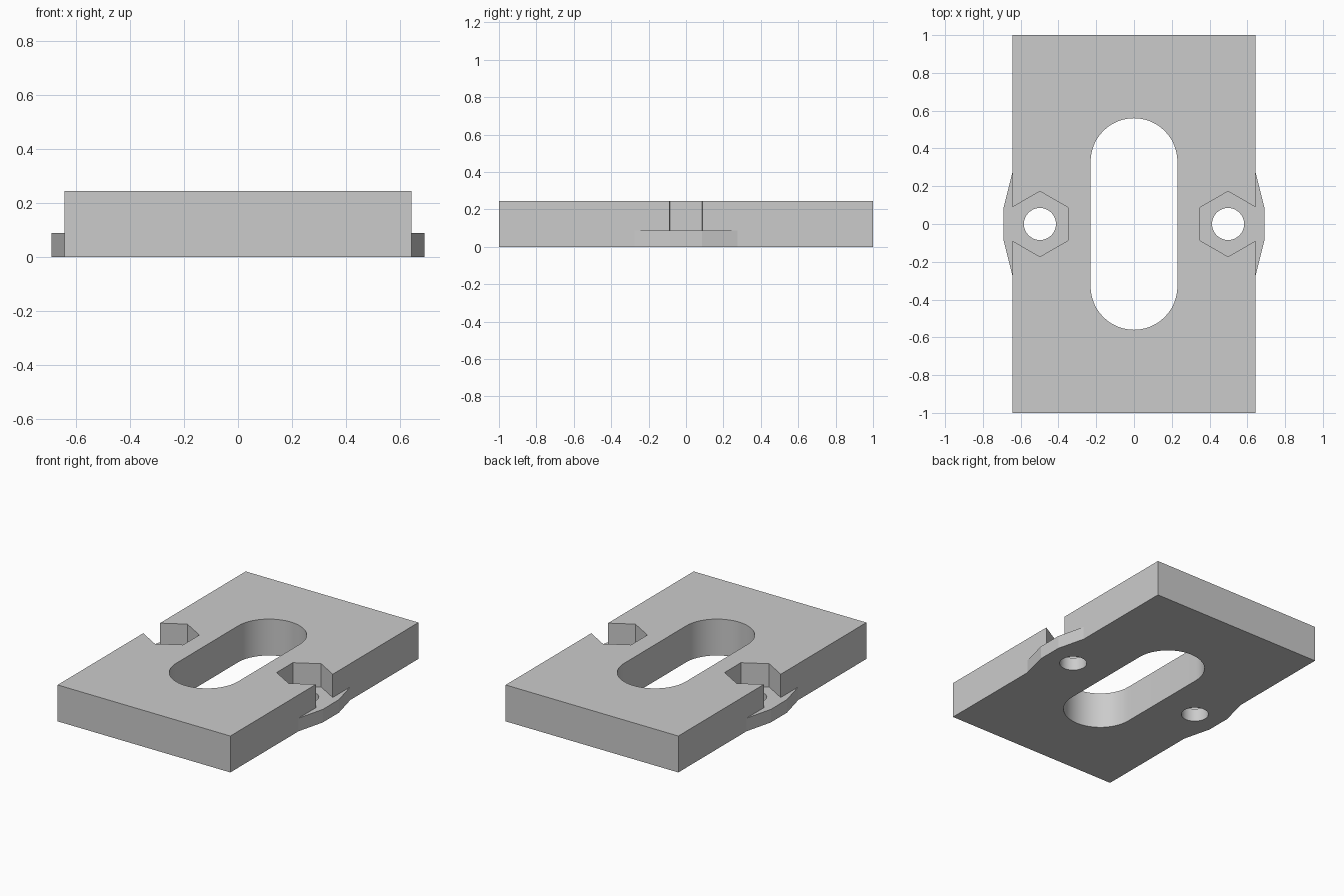
import bpy, bmesh
from math import sin, cos, pi, radians

cube = bpy.data.objects.get("Cube")
if cube:
    bpy.data.objects.remove(cube, do_unlink=True)

HALF_W, HALF_L, HEIGHT = 0.643, 1.0, 0.245
FLOOR = 0.088            # pocket floor and side ear height
BOLT_X = 0.498

grey = bpy.data.materials.new("plain grey")
grey.use_nodes = True
colour = (0.6, 0.6, 0.6, 1)
grey.diffuse_color = colour
grey.node_tree.nodes["Principled BSDF"].inputs["Base Color"].default_value = colour


def prism(name, outline, z0, z1):
    """Extrude a flat outline from z0 to z1."""
    bm = bmesh.new()
    face = bm.faces.new([bm.verts.new((x, y, z0)) for x, y in outline])
    top = bmesh.ops.extrude_face_region(bm, geom=[face])["geom"]
    bmesh.ops.translate(bm, vec=(0, 0, z1 - z0),
                        verts=[v for v in top if isinstance(v, bmesh.types.BMVert)])
    bmesh.ops.recalc_face_normals(bm, faces=bm.faces)
    mesh = bpy.data.meshes.new(name)
    bm.to_mesh(mesh)
    bm.free()
    mesh.materials.append(grey)
    obj = bpy.data.objects.new(name, mesh)
    bpy.context.collection.objects.link(obj)
    return obj


def arc(cx, cy, r, start, sweep, steps):
    return [(cx + r * cos(start + sweep * i / steps),
             cy + r * sin(start + sweep * i / steps)) for i in range(steps + 1)]


def combine(target, tool, operation):
    """Apply an exact boolean and discard the tool."""
    mod = target.modifiers.new(operation, 'BOOLEAN')
    mod.operation, mod.object, mod.solver = operation, tool, 'EXACT'
    bpy.context.view_layer.objects.active = target
    bpy.ops.object.modifier_apply(modifier=mod.name)
    bpy.data.objects.remove(tool, do_unlink=True)


# Main plate
plate = prism("slotted_plate", [(-HALF_W, -HALF_L), (HALF_W, -HALF_L),
                                (HALF_W, HALF_L), (-HALF_W, HALF_L)], 0, HEIGHT)

# Long rounded slot
slot = arc(0, 0.33, 0.23, 0, pi, 24) + arc(0, -0.33, 0.23, pi, pi, 24)
combine(plate, prism("slot_cutter", slot, -0.1, 0.4), 'DIFFERENCE')

for side in (-1, 1):
    # Hexagonal nut pocket, open at the plate's edge
    hexagon = arc(side * BOLT_X, 0, 0.173, pi / 2, 2 * pi, 6)[:-1]
    combine(plate, prism("pocket_cutter", hexagon, FLOOR, 0.4), 'DIFFERENCE')
    # Low ear that backs the open pocket
    ear = [(side * x, y) for x, y in [(0.62, -0.275), (HALF_W, -0.275), (0.691, -0.085),
                                      (0.691, 0.085), (HALF_W, 0.275), (0.62, 0.275)]]
    combine(plate, prism("side_ear", ear, 0, FLOOR), 'UNION')
    # Bolt hole
    hole = arc(side * BOLT_X, 0, 0.085, 0, 2 * pi, 32)[:-1]
    combine(plate, prism("hole_cutter", hole, -0.1, 0.4), 'DIFFERENCE')

# Smooth the round walls, keep the edges crisp
bpy.ops.object.select_all(action='DESELECT')
plate.select_set(True)
bpy.context.view_layer.objects.active = plate
bpy.ops.object.shade_smooth_by_angle(angle=radians(13))
